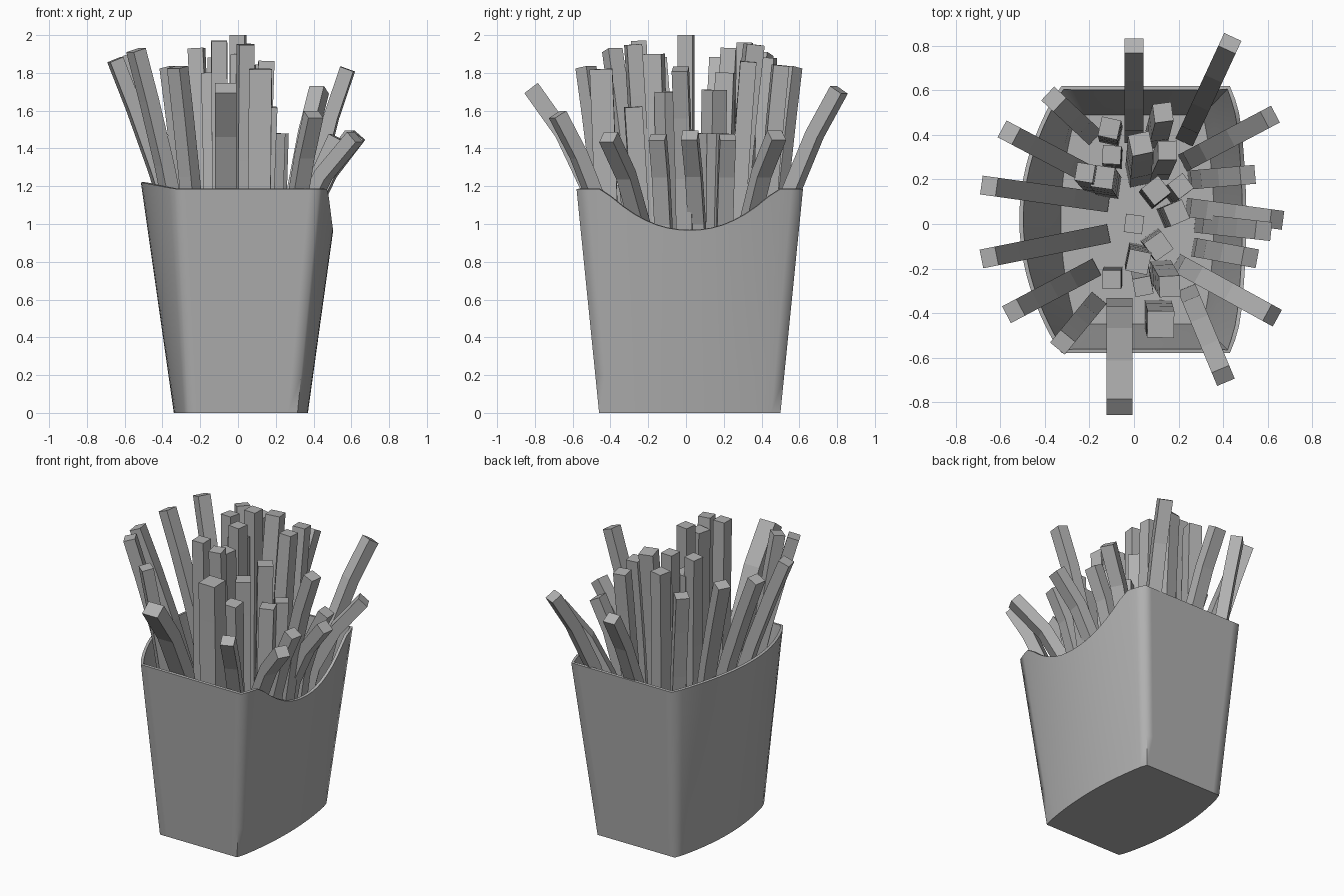
import bpy, bmesh, math, random
from mathutils import Vector

if "Cube" in bpy.data.objects:
    bpy.data.objects.remove(bpy.data.objects["Cube"])

random.seed(4)
grey = bpy.data.materials.new("mid_grey")
grey.diffuse_color = (0.44, 0.44, 0.44, 1)
grey.use_nodes = True
grey.node_tree.nodes["Principled BSDF"].inputs["Base Color"].default_value = grey.diffuse_color


def make_object(name, bm):
    bmesh.ops.recalc_face_normals(bm, faces=bm.faces)
    me = bpy.data.meshes.new(name)
    bm.to_mesh(me)
    bm.free()
    me.materials.append(grey)
    ob = bpy.data.objects.new(name, me)
    bpy.context.collection.objects.link(ob)
    return ob


# Carton: flat front and back, bowed sides, dipped right rim and raised left rim
def outline(y0, y1, left, left_mid, right, right_mid, n=20):
    pts = []
    for corner, mid, s in ((right, right_mid, 1), (left, left_mid, -1)):
        for i in range(n + 1):
            v = s * (2 * i / n - 1)
            x = corner + (mid - corner) * (1 - v * v)
            if abs(v) == 1:          # softened corner: start slightly inside
                x -= s * 0.005
            pts.append((Vector((x, (y0 + y1) / 2 + v * (y1 - y0) / 2, 0)), s, v))
        end = pts[-1][0]             # short flat step keeps the panel shading even
        pts.append((end - Vector((s * 0.05, 0, 0)), 0, 0))
        far = right if s < 0 else left
        pts.append((Vector((far + s * 0.055, end.y, 0)), 0, 0))
    return pts


def rim_height(side, v):
    if side < 0:
        return 1.185 + 0.035 * (1 - v * v)
    if side == 0 or abs(v) > 0.77:
        return 1.185
    return 1.185 - 0.218 * (1 - (abs(v) / 0.77) ** 2.2)


bottom = outline(-0.46, 0.50, -0.27, -0.34, 0.32, 0.37)
top = outline(-0.58, 0.62, -0.33, -0.51, 0.435, 0.535)
ROWS = 6
bm = bmesh.new()
columns = []
for (b, s, v), (t, _, _) in zip(bottom, top):
    h = rim_height(s, v)
    column = []
    for k in range(ROWS + 1):
        z = h * k / ROWS
        p = b.lerp(t, z / 1.19)
        column.append(bm.verts.new((p.x, p.y, z)))
    columns.append(column)
for c, d in zip(columns, columns[1:] + columns[:1]):
    for k in range(ROWS):
        bm.faces.new((c[k], d[k], d[k + 1], c[k + 1]))
bm.faces.new([c[0] for c in reversed(columns)])
carton = make_object("carton", bm)
wall = carton.modifiers.new("wall", 'SOLIDIFY')
wall.thickness = 0.018
wall.offset = -1
# Apply the wall first so the rim stays crisp when the panels are smoothed
carton.select_set(True)
bpy.context.view_layer.objects.active = carton
bpy.ops.object.modifier_apply(modifier="wall")
bpy.ops.object.shade_smooth_by_angle(angle=math.radians(72))


# A fry: square bar swept along a path that leans out towards its tip
def fry(name, base, tip, power, width, depth, yaw=None):
    base, tip = Vector(base), Vector(tip)
    span = tip - base

    def at(t):
        k = t ** power
        return base + Vector((span.x * k, span.y * k, span.z * t))

    lean = math.atan2(span.y, span.x) if yaw is None else yaw
    side = Vector((-math.sin(lean), math.cos(lean), 0))
    bm = bmesh.new()
    rings = []
    for t in (0, 0.45, 0.68, 0.86, 1):
        tangent = (at(min(t + 0.07, 1)) - at(max(t - 0.07, 0))).normalized()
        a = (side - tangent * side.dot(tangent)).normalized()
        b = a.cross(tangent)
        rings.append([bm.verts.new(at(t) + a * width / 2 * u + b * depth / 2 * w)
                      for u, w in ((-1, -1), (1, -1), (1, 1), (-1, 1))])
    for r, q in zip(rings, rings[1:]):
        for i in range(4):
            j = (i + 1) % 4
            bm.faces.new((r[i], r[j], q[j], q[i]))
    bm.faces.new(rings[0][::-1])
    bm.faces.new(rings[-1])
    make_object(name, bm)


# Outer fries: base x, y then tip x, y, z
outer = [
    (-.15, .10, -.65, .17, 1.87), (-.15, -.05, -.65, -.15, 1.87),
    (-.20, .22, -.56, .41, 1.90), (-.20, -.21, -.54, -.39, 1.92),
    (-.18, -.36, -.32, -.53, 1.83), (-.20, .41, -.36, .56, 1.83),
    (0, .40, 0, .80, 1.67), (.24, .40, .43, .81, 1.71),
    (.25, .29, .61, .48, 1.47), (.28, .20, .51, .22, 1.46),
    (.27, .07, .64, .02, 1.47), (.31, 0, .58, -.03, 1.82),
    (.30, -.11, .52, -.15, 1.46), (.22, -.19, .62, -.41, 1.46),
    (.25, -.32, .40, -.68, 1.58),
]
for i, (bx, by, x, y, z) in enumerate(outer):
    power = 1.5 if x < -0.3 else (3.6 if z < 1.5 else 2.5)
    fry(f"outer_fry_{i + 1}", (bx, by, 0.03), (x, y, z), power, 0.085, 0.075)
fry("front_fry", (-0.065, -0.38, 0.03), (-0.065, -0.82, 1.72), 3.2, 0.115, 0.09)

# Inner fries: nearly upright, tip x, y, z and how far the foot sits inward
inner = [
    (0, 0, 2.0, 0), (-.10, .31, 1.96, .02), (-.11, .43, 1.88, .03),
    (.03, .36, 1.95, .14), (.13, .50, 1.84, .12), (.15, .33, 1.86, .1),
    (-.22, .23, 1.93, .08), (-.14, .21, 1.80, .05), (.10, .15, 1.71, .02),
    (.21, .17, 1.48, .04), (.19, .05, 1.48, .03), (.11, -.10, 1.70, .02),
    (.04, -.28, 1.95, .08), (.16, -.28, 1.62, .08), (-.10, -.25, 1.97, .02),
    (.12, -.45, 1.82, .05), (.02, -.17, 1.90, .03),
]
for i, (x, y, z, inset) in enumerate(inner):
    yaw = random.uniform(-0.25, 0.25) + (0.5 if abs(y) < 0.2 and x > 0.05 else 0)
    w = 0.12 if y < -0.4 else random.uniform(0.08, 0.1)
    k = 1 - inset / max(math.hypot(x, y), 0.1)
    fry(f"inner_fry_{i + 1}", (x * k, y * k, 0.03), (x, y, z), 1.6, w, w, yaw)
